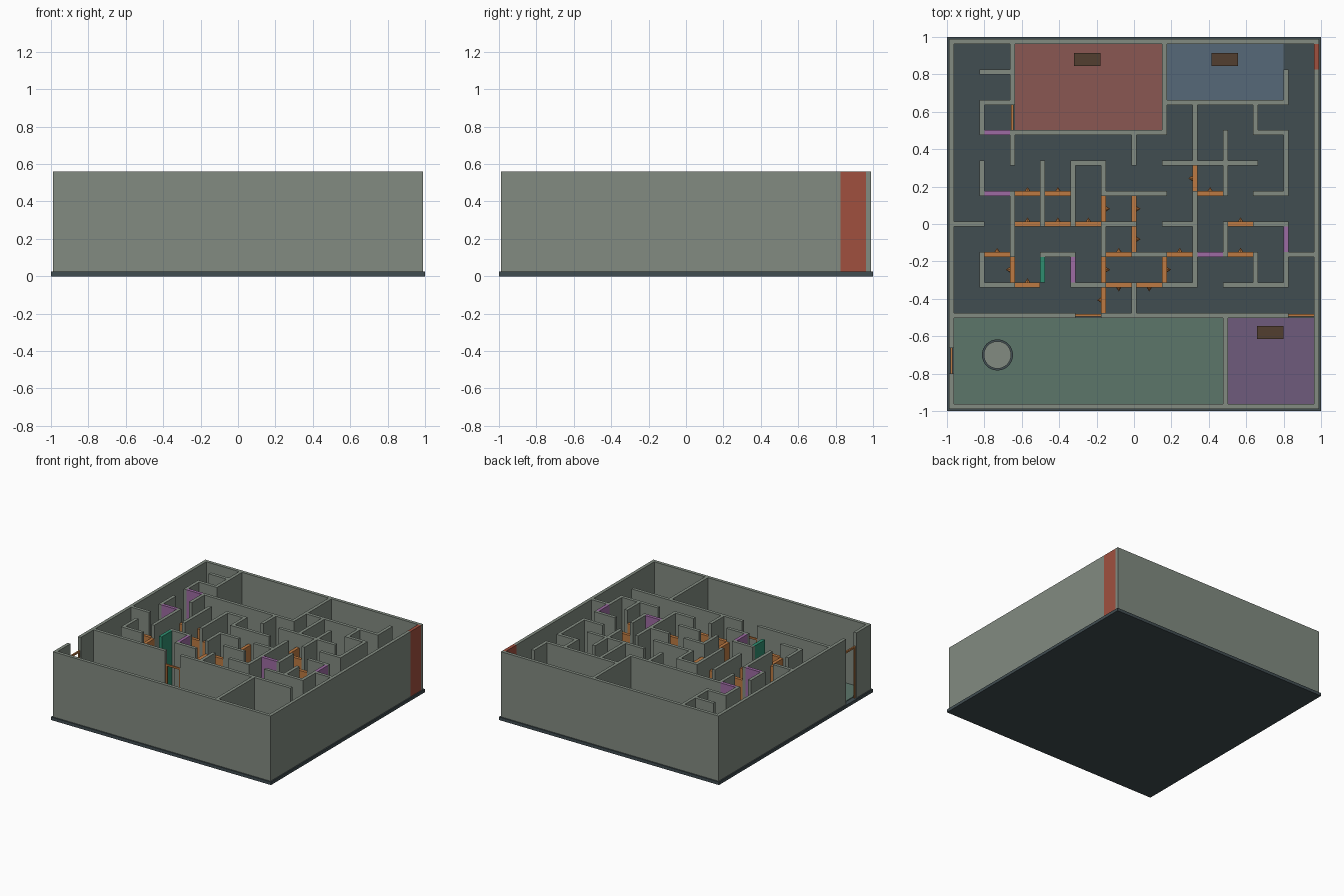
import bpy, bmesh
from math import pi
from mathutils import Matrix, Vector

if "Cube" in bpy.data.objects:
    bpy.data.objects.remove(bpy.data.objects["Cube"])

P, T = 0.1627, 0.027          # grid pitch, wall thickness
Z0, TOP, GATE = 0.025, 0.56, 0.45


def mat(name, hexcol):
    m = bpy.data.materials.new(name)
    rgb = [int(hexcol[i:i + 2], 16) / 255 for i in (0, 2, 4)]
    m.diffuse_color = [((c + 0.055) / 1.055) ** 2.4 for c in rgb] + [1]
    m.use_nodes = True
    m.node_tree.nodes["Principled BSDF"].inputs["Base Color"].default_value = m.diffuse_color
    return m


WALL = mat("wall_grey", "828b81")
SLAB = mat("slab_dark", "414d51")
ORANGE = mat("gate_orange", "bd7a42")
PURPLE = mat("panel_purple", "9d6ba3")
GREEN = mat("panel_green", "2f8d70")
RED = mat("exit_red", "a0503f")
BROWN = mat("desk_brown", "523f30")


def finish(name, bm, m):
    me = bpy.data.meshes.new(name)
    bm.to_mesh(me)
    bm.free()
    me.materials.append(m)
    ob = bpy.data.objects.new(name, me)
    bpy.context.collection.objects.link(ob)
    return ob


def add_box(bm, x0, x1, y0, y1, z0, z1):
    M = Matrix.Translation(((x0 + x1) / 2, (y0 + y1) / 2, (z0 + z1) / 2))
    M = M @ Matrix.Diagonal((x1 - x0, y1 - y0, z1 - z0, 1))
    bmesh.ops.create_cube(bm, size=1, matrix=M)


def box(name, m, *b):
    bm = bmesh.new()
    add_box(bm, *b)
    return finish(name, bm, m)


def run(bm, kind, line, a, b, end, z1=TOP, thick=T, z0=Z0):
    """Wall along x ('H') or y ('V') on a grid line, lengthened by end."""
    s = (a * P - end, b * P + end)
    w = (line * P - thick / 2, line * P + thick / 2)
    add_box(bm, *(s + w if kind == 'H' else w + s), z0, z1)


def panel(name, m, kind, line, a, z1=TOP):
    bm = bmesh.new()
    run(bm, kind, line, a, a + 1, -T / 2, z1)
    return finish(name, bm, m)


# base slab
box("base_slab", SLAB, -1, 1, -1, 1, 0, Z0)

# room floors
for name, col, x0, x1, y0, y1 in [
        ("red_room_floor", "8a5752", -4, 1, 3, 6), ("blue_room_floor", "566978", 1, 5, 4, 6),
        ("green_room_floor", "5c766a", -6, 3, -6, -3), ("purple_room_floor", "6f5b7c", 3, 6, -6, -3)]:
    h = T / 2
    box(name, mat(name, col), x0 * P + h, x1 * P - h, y0 * P + h, y1 * P - h, Z0, 0.031)

# outer walls
bm = bmesh.new()
for w in ["H 6 -6 6", "H -6 -6 6", "V 6 -6 5", "V -6 -6 -5", "V -6 -4 6"]:
    k, l, a, b = w.split()
    run(bm, k, int(l), int(a), int(b), T / 2)
finish("outer_walls", bm, WALL)

# inner maze walls: direction, grid line, start, end
H = {6: [], 5: [(-5, -4)], 4: [(-5, -4), (1, 5)], 3: [(-4, 1), (4, 5)], 2: [(-2, -1), (1, 4)],
     1: [(-1, 1), (4, 5)], 0: [(-6, -5), (-1, 0), (1, 2), (4, 5)],
     -1: [(-3, -2), (0, 1), (5, 6)], -2: [(-5, -4), (-2, -1), (1, 2), (3, 5)],
     -3: [(-6, -2), (-1, 5)]}
V = {-5: [(3, 4), (1, 2), (-2, -1)], -4: [(4, 6), (2, 3), (-1, 1)], -3: [(0, 2)], -2: [(0, 2)],
     -1: [(1, 2), (-1, 0)], 0: [(2, 3), (-3, -2)], 1: [(3, 6)], 2: [(2, 4), (-2, 1)],
     3: [(1, 3), (-1, 0), (-6, -3)], 4: [(3, 4), (-2, -1)], 5: [(4, 5), (1, 3), (-2, -1)]}
bm = bmesh.new()
for kind, table in (('H', H), ('V', V)):
    for line, spans in table.items():
        for a, b in spans:
            run(bm, kind, line, a, b, T / 2)
finish("maze_walls", bm, WALL)

# coloured full-height panels
panel("exit_panel", RED, 'V', 6, 5)
panel("green_panel", GREEN, 'V', -3, -2)
for k, l, a in [('H', 3, -5), ('H', 1, -5), ('H', -1, 2), ('V', 5, -1), ('V', -2, -2)]:
    panel("purple_panel", PURPLE, k, l, a)

# lower one-way gates with a cone marker on one side
gates = [('H', 1, (-4, -3, 2), 1), ('H', 0, (-4, -3, -2, 3), 1), ('H', -1, (-5, -1, 1, 3), 1),
         ('H', -2, (-4,), 1), ('H', -2, (-1, 0), -1), ('V', -1, (0, -2), 1), ('V', 0, (0, -1), 1),
         ('V', 1, (-2,), 1), ('V', 2, (1,), -1), ('V', -4, (-2,), -1), ('V', -1, (-3,), -1)]
for k, l, cells, side in gates:
    for a in cells:
        panel("gate", ORANGE, k, l, a, GATE)
        d = Vector((0, side, 0)) if k == 'H' else Vector((side, 0, 0))
        mid = (a + 0.5) * P
        c = Vector((mid, l * P, 0.25)) if k == 'H' else Vector((l * P, mid, 0.25))
        M = Matrix.Translation(c + d * (T / 2 + 0.011)) @ d.to_track_quat('Z', 'Y').to_matrix().to_4x4()
        bm = bmesh.new()
        bmesh.ops.create_cone(bm, cap_ends=True, segments=8, radius1=0.014, radius2=0,
                              depth=0.022, matrix=M)
        finish("gate_marker", bm, ORANGE)

# open doorways with thin frames
for k, l, a in [('V', -6, -5), ('V', -4, 3), ('H', -3, -2), ('H', -3, 5)]:
    bm = bmesh.new()
    lo, hi, f = a + T / 2 / P, a + 1 - T / 2 / P, 0.012 / P
    run(bm, k, l, lo, lo + f, 0, GATE, 0.012)
    run(bm, k, l, hi - f, hi, 0, GATE, 0.012)
    run(bm, k, l, lo, hi, 0, GATE, 0.012, GATE - 0.014)
    finish("door_frame", bm, ORANGE)

# desks
for x, y in [(-0.25, 0.88), (0.485, 0.88), (0.728, -0.58)]:
    box("desk", BROWN, x - 0.07, x + 0.07, y - 0.034, y + 0.034, 0.03, 0.1)

# round plinth with dark rim
for name, r, z1, m in [("plinth_rim", 0.083, 0.05, SLAB), ("plinth_top", 0.073, 0.06, WALL)]:
    bm = bmesh.new()
    bmesh.ops.create_cone(bm, cap_ends=True, segments=32, radius1=r, radius2=r, depth=z1 - 0.03,
                          matrix=Matrix.Translation((-0.73, -0.7, (z1 + 0.03) / 2)))
    finish(name, bm, m)
